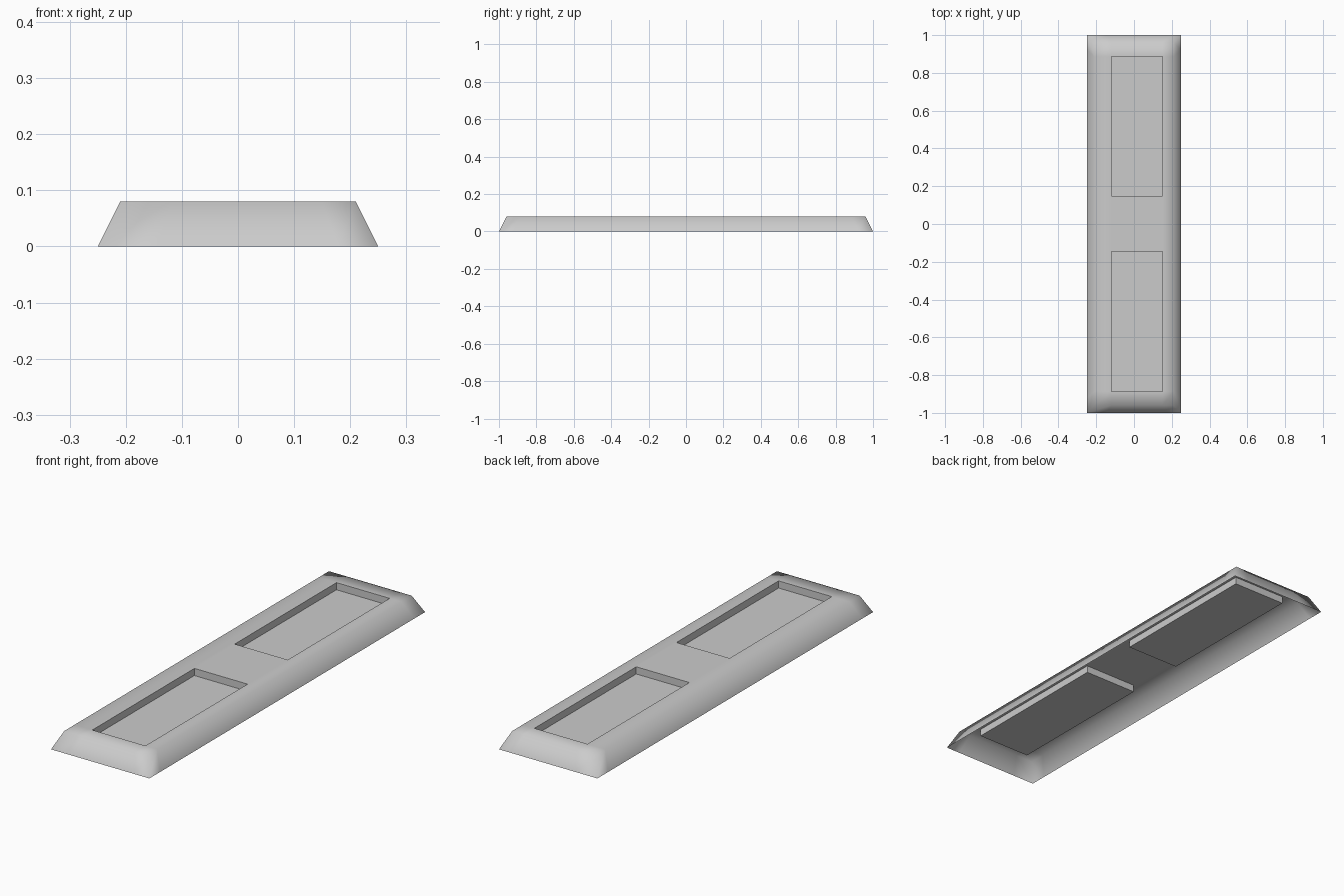
import bpy
import bmesh
import math

if "Cube" in bpy.data.objects:
    bpy.data.objects.remove(bpy.data.objects["Cube"], do_unlink=True)

HEIGHT, DEPTH = 0.08, 0.033
XS = [-0.21, -0.12, 0.15, 0.21]
YS = [-0.96, -0.886, -0.145, 0.147, 0.886, 0.96]

grey = bpy.data.materials.new("plain grey")
grey.use_nodes = True
colour = (0.6, 0.6, 0.6, 1)
grey.diffuse_color = colour
grey.node_tree.nodes["Principled BSDF"].inputs["Base Color"].default_value = colour

# Flat top, divided around the two recesses
bm = bmesh.new()
grid = [[bm.verts.new((x, y, HEIGHT)) for y in YS] for x in XS]
recesses = []
for i in range(len(XS) - 1):
    for j in range(len(YS) - 1):
        face = bm.faces.new((grid[i][j], grid[i + 1][j],
                             grid[i + 1][j + 1], grid[i][j + 1]))
        if i == 1 and j in (1, 3):
            recesses.append(face)

# Sloping skirt, open underneath
rim = [e for e in bm.edges if e.is_boundary]
skirt = bmesh.ops.extrude_edge_only(bm, edges=rim)["geom"]
for v in skirt:
    if isinstance(v, bmesh.types.BMVert):
        v.co.x *= 0.25 / 0.21
        v.co.y *= 1 / 0.96
        v.co.z = 0

# Sunken rectangular panels with upright walls
for face in bmesh.ops.extrude_discrete_faces(bm, faces=recesses)["faces"]:
    for v in face.verts:
        v.co.z -= DEPTH

# Keep the outside facing up
bmesh.ops.recalc_face_normals(bm, faces=bm.faces)
bm.normal_update()
if sum(f.normal.z * f.calc_area() for f in bm.faces) < 0:
    bmesh.ops.reverse_faces(bm, faces=bm.faces)

mesh = bpy.data.meshes.new("recessed_panel")
bm.to_mesh(mesh)
bm.free()
mesh.materials.append(grey)
panel = bpy.data.objects.new("recessed_panel", mesh)
bpy.context.collection.objects.link(panel)

# Soft outer edges, crisp recess edges
bpy.ops.object.select_all(action="DESELECT")
panel.select_set(True)
bpy.context.view_layer.objects.active = panel
bpy.ops.object.shade_smooth_by_angle(angle=math.radians(82))
